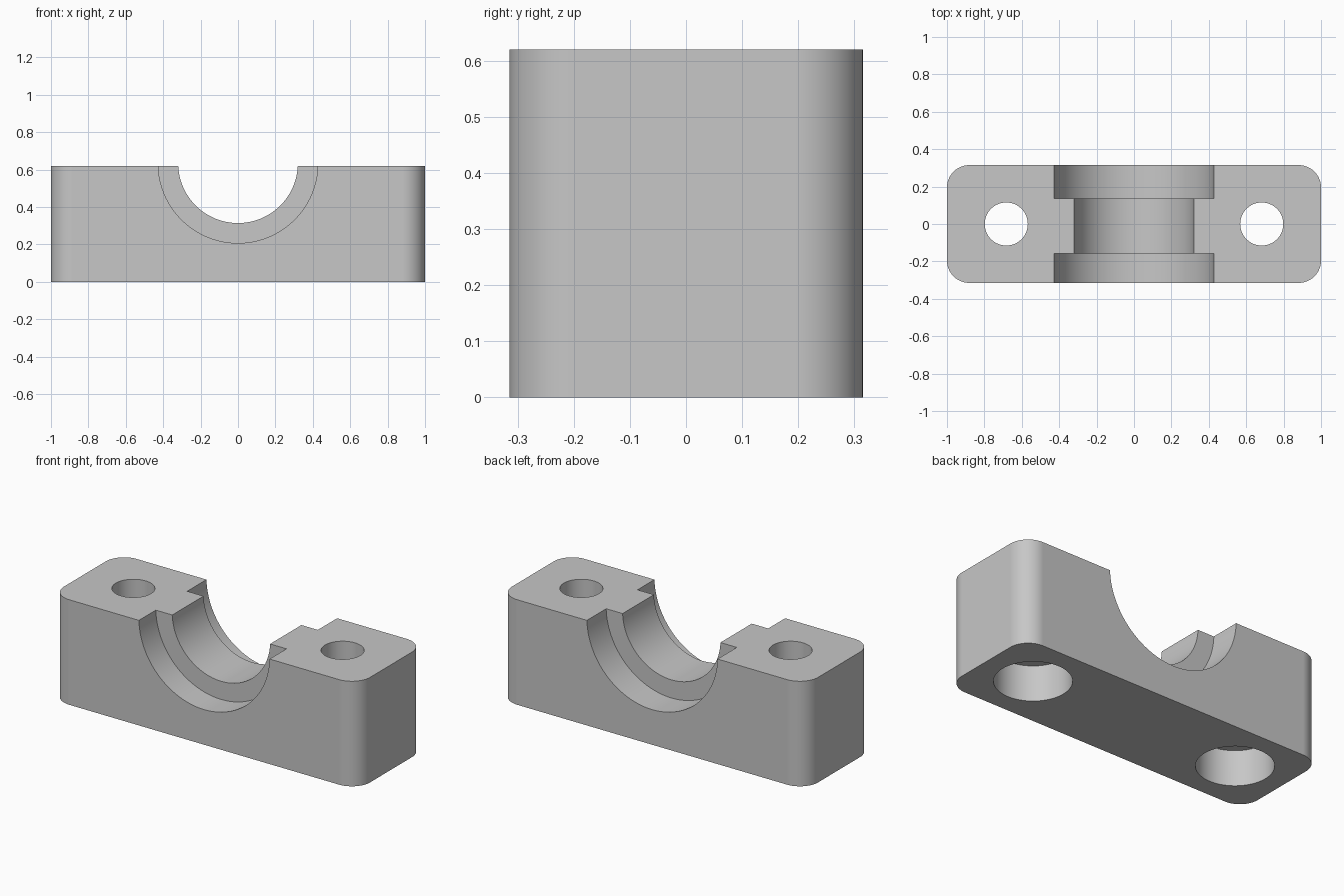
import bpy, bmesh
from math import pi

cube = bpy.data.objects.get("Cube")
if cube:
    bpy.data.objects.remove(cube, do_unlink=True)

LENGTH, DEPTH, HEIGHT = 2.0, 0.63, 0.62
BORE_Z = 0.634

grey = bpy.data.materials.new("plain grey")
grey.use_nodes = True
colour = (0.57, 0.57, 0.57, 1)
grey.diffuse_color = colour
grey.node_tree.nodes["Principled BSDF"].inputs["Base Color"].default_value = colour

# Block with rounded vertical corners
bpy.ops.mesh.primitive_cube_add(size=1, location=(0, 0, HEIGHT / 2))
block = bpy.context.object
block.name = "clamp_block"
block.data.materials.append(grey)
bm = bmesh.new()
bm.from_mesh(block.data)
bmesh.ops.scale(bm, vec=(LENGTH, DEPTH, HEIGHT), verts=bm.verts)
uprights = [e for e in bm.edges
            if abs(e.verts[0].co.z - e.verts[1].co.z) > HEIGHT / 2]
bmesh.ops.bevel(bm, geom=uprights, offset=0.12, segments=16,
                profile=0.5, affect='EDGES')
bm.to_mesh(block.data)
bm.free()


def cut_round(name, radius, length, centre, along_y=False):
    """Cut a round hole out of the block."""
    bpy.ops.mesh.primitive_cylinder_add(
        vertices=96, radius=radius, depth=length, location=centre,
        rotation=(pi / 2 if along_y else 0, 0, 0))
    cutter = bpy.context.object
    cutter.name = name
    cutter.hide_render = True
    cutter.data.materials.append(grey)
    bpy.ops.object.select_all(action='DESELECT')
    block.select_set(True)
    bpy.context.view_layer.objects.active = block
    mod = block.modifiers.new(name, 'BOOLEAN')
    mod.operation = 'DIFFERENCE'
    mod.solver = 'EXACT'
    mod.object = cutter
    bpy.ops.object.modifier_apply(modifier=mod.name)
    bpy.data.objects.remove(cutter, do_unlink=True)


# Half-round saddle, with a wider recess at the front and back
cut_round("saddle", 0.32, 2, (0, 0, BORE_Z), True)
for name, inner, outer in (("front_recess", -0.157, -0.5),
                           ("back_recess", 0.135, 0.5)):
    cut_round(name, 0.427, abs(outer - inner),
              (0, (inner + outer) / 2, BORE_Z), True)

# Bolt holes, counterbored from below
for side in (-1, 1):
    x = side * 0.683
    cut_round("bolt_hole", 0.115, 2, (x, 0, HEIGHT / 2))
    cut_round("counterbore", 0.205, 0.42, (x, 0, 0))

# Smooth curved walls, crisp edges
bpy.ops.object.shade_smooth_by_angle(angle=pi / 6)
normals = block.modifiers.new("weighted_normals", 'WEIGHTED_NORMAL')
normals.keep_sharp = True
